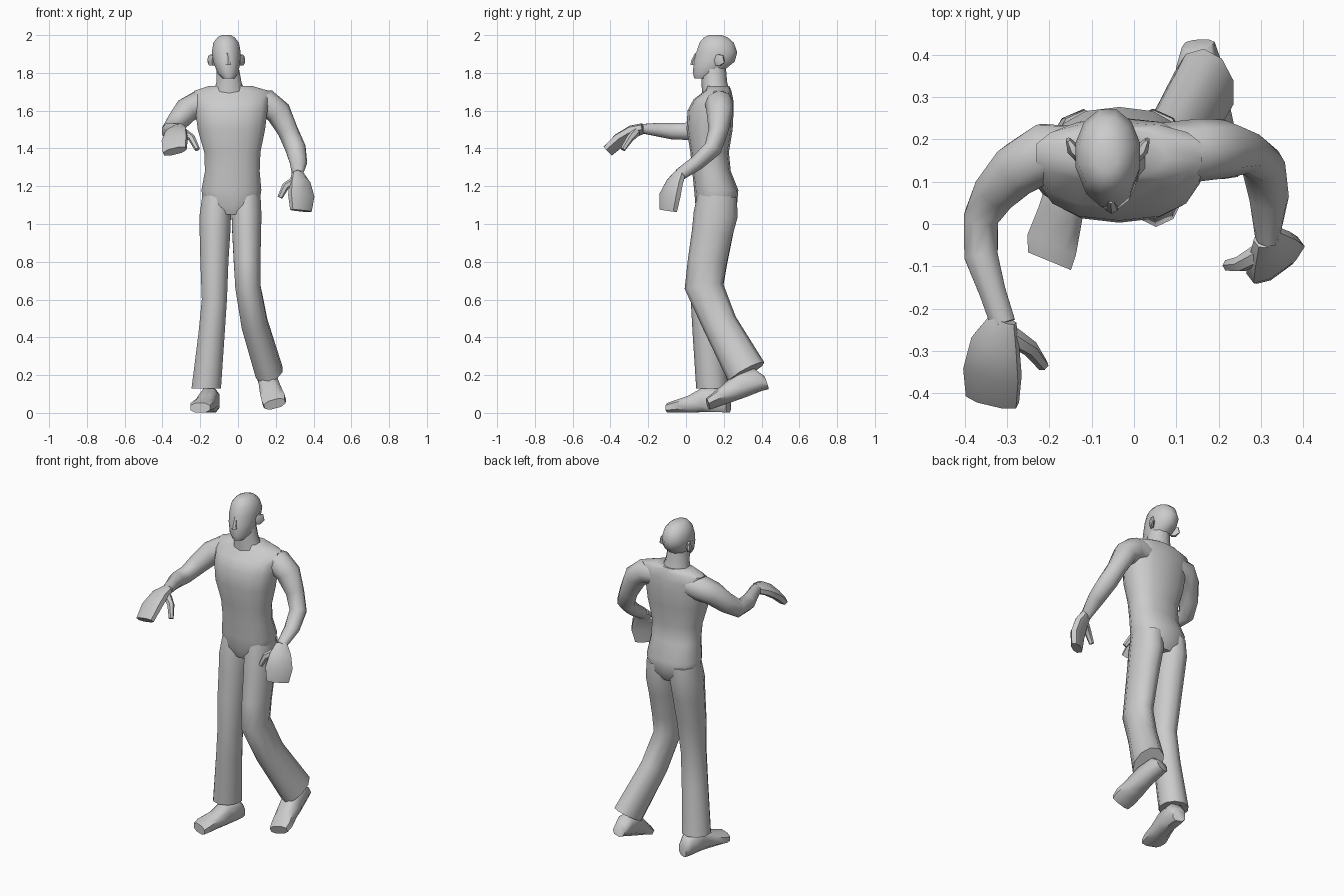
import bpy, bmesh, math
from mathutils import Vector


def spow(v, p):
    return math.copysign(abs(v) ** p, v)


def loft(name, stations, side=(1, 0, 0), axis=None, n=10, sq=1.0):
    """Skin rings (x, y, z, half width, half depth) along a path."""
    pts = [Vector(s[:3]) for s in stations]
    bm = bmesh.new()
    rings = []
    for i, s in enumerate(stations):
        if axis:
            t = Vector(axis).normalized()
        else:
            t = Vector()
            if i > 0:
                t += (pts[i] - pts[i - 1]).normalized()
            if i < len(pts) - 1:
                t += (pts[i + 1] - pts[i]).normalized()
            t.normalize()
        u = Vector(side)
        u = (u - t * u.dot(t)).normalized()
        v = t.cross(u)
        ring = []
        for k in range(n):
            a = 2 * math.pi * (k + 0.5) / n
            ring.append(bm.verts.new(pts[i] + u * s[3] * spow(math.cos(a), sq)
                                     + v * s[4] * spow(math.sin(a), sq)))
        rings.append(ring)
    for a, b in zip(rings, rings[1:]):
        for k in range(n):
            j = (k + 1) % n
            bm.faces.new((a[k], a[j], b[j], b[k]))
    bm.faces.new(rings[0])
    bm.faces.new(rings[-1])
    bmesh.ops.recalc_face_normals(bm, faces=bm.faces)
    me = bpy.data.meshes.new(name)
    bm.to_mesh(me)
    bm.free()
    ob = bpy.data.objects.new(name, me)
    bpy.context.collection.objects.link(ob)
    return ob


# Torso: hips to flat shoulders
loft("torso", [
    (-.035, .155, 1.05, .10, .085), (-.035, .16, 1.10, .15, .11),
    (-.035, .16, 1.18, .162, .117), (-.03, .135, 1.28, .148, .102),
    (-.03, .125, 1.38, .152, .102), (-.035, .125, 1.50, .182, .122),
    (-.035, .13, 1.60, .195, .122), (-.035, .145, 1.66, .20, .105),
    (-.035, .17, 1.705, .20, .07), (-.04, .17, 1.73, .12, .06)],
    axis=(0, 0, 1), n=14, sq=.85)

# Neck and head
loft("neck", [(-.045, .16, 1.69, .09, .075), (-.048, .15, 1.75, .07, .068),
              (-.055, .145, 1.83, .062, .066)], axis=(0, 0, 1))
loft("head", [
    (-.05, .085, 1.77, .032, .042), (-.053, .11, 1.80, .058, .077),
    (-.06, .15, 1.86, .074, .112), (-.062, .163, 1.91, .079, .112),
    (-.063, .162, 1.96, .070, .094), (-.063, .158, 1.988, .047, .065),
    (-.063, .155, 2.0, .025, .036)], axis=(0, 0, 1), n=12)
loft("nose", [(-.055, .06, 1.905, .008, .012), (-.053, .045, 1.865, .014, .018),
              (-.053, .042, 1.843, .018, .018)], axis=(0, 0, 1), n=6)

# Ears flare outward and back
for label, s in (("right_ear", -1), ("left_ear", 1)):
    x = -.062
    loft(label, [(x + s * .065, .16, 1.865, .03, .016),
                 (x + s * .082, .178, 1.868, .034, .016),
                 (x + s * .094, .2, 1.873, .022, .006)],
         side=(0, 0, 1), n=6)

# Trouser legs: right one straight, left one bent at the knee
loft("right_leg", [
    (-.115, .165, 1.15, .078, .105), (-.12, .157, 1.05, .087, .115),
    (-.122, .145, .95, .085, .105), (-.125, .125, .80, .078, .095),
    (-.125, .105, .60, .070, .080), (-.14, .115, .42, .073, .080),
    (-.168, .14, .13, .082, .086)], axis=(0, 0, 1))
loft("left_leg", [
    (.045, .165, 1.15, .078, .105), (.045, .157, 1.05, .083, .117),
    (.046, .138, .95, .08, .108), (.048, .112, .80, .074, .103),
    (.052, .095, .67, .070, .103), (.088, .18, .47, .073, .092),
    (.165, .32, .215, .076, .108)])

# Shoes
loft("right_foot", [
    (-.135, .225, .04, .038, .04), (-.142, .19, .065, .052, .065),
    (-.155, .10, .07, .052, .07), (-.175, .02, .046, .058, .046),
    (-.195, -.05, .034, .066, .034), (-.2, -.088, .027, .058, .027)],
    side=(.92, -.38, 0), axis=(-.38, -.92, 0), n=8, sq=.75)
loft("left_foot", [
    (.152, .425, .16, .038, .035), (.152, .38, .175, .05, .062),
    (.165, .29, .148, .054, .07), (.178, .21, .10, .062, .048),
    (.19, .15, .066, .067, .034), (.194, .115, .047, .06, .026)],
    side=(1, 0, .27), axis=(.1, -.93, -.32), n=8, sq=.75)

# Arms: right one reaching forward, left one hanging bent
loft("right_arm", [
    (-.12, .165, 1.64, .07, .07), (-.21, .168, 1.635, .073, .075),
    (-.275, .13, 1.60, .067, .067), (-.325, .08, 1.54, .058, .056),
    (-.362, .015, 1.49, .052, .044), (-.362, -.075, 1.492, .047, .043),
    (-.335, -.16, 1.50, .037, .034), (-.31, -.235, 1.505, .026, .032)],
    side=(0, 0, 1), n=8)
loft("left_arm", [
    (.07, .17, 1.645, .07, .07), (.155, .175, 1.64, .075, .07),
    (.215, .178, 1.59, .07, .068), (.265, .17, 1.49, .052, .055),
    (.305, .142, 1.40, .047, .056), (.32, .06, 1.325, .04, .048),
    (.315, -.035, 1.26, .033, .028)],
    side=(0, 1, .5), n=8)

# Mitten hands
loft("right_hand", [
    (-.31, -.225, 1.507, .033, .026), (-.328, -.28, 1.49, .060, .030),
    (-.335, -.35, 1.445, .073, .030), (-.335, -.415, 1.385, .067, .024)],
    side=(1, -.3, .2), n=8, sq=.8)
loft("left_hand", [
    (.315, -.03, 1.268, .033, .027), (.328, -.06, 1.22, .062, .030),
    (.335, -.085, 1.15, .080, .032), (.333, -.095, 1.07, .066, .027)],
    side=(.8, .6, 0), n=8, sq=.8)

# Thumbs
loft("right_thumb", [(-.29, -.265, 1.485, .024, .024), (-.245, -.295, 1.455, .02, .02),
                     (-.215, -.335, 1.395, .014, .014)], side=(0, 1, 0), n=6)
loft("left_thumb", [(.295, -.07, 1.225, .024, .024), (.252, -.095, 1.20, .02, .02),
                    (.222, -.098, 1.14, .014, .014)], side=(0, 1, 0), n=6)

# Smooth shading with crisp cap edges
bpy.ops.object.select_all(action='SELECT')
bpy.context.view_layer.objects.active = bpy.data.objects["torso"]
bpy.ops.object.shade_smooth_by_angle(angle=math.radians(50))
